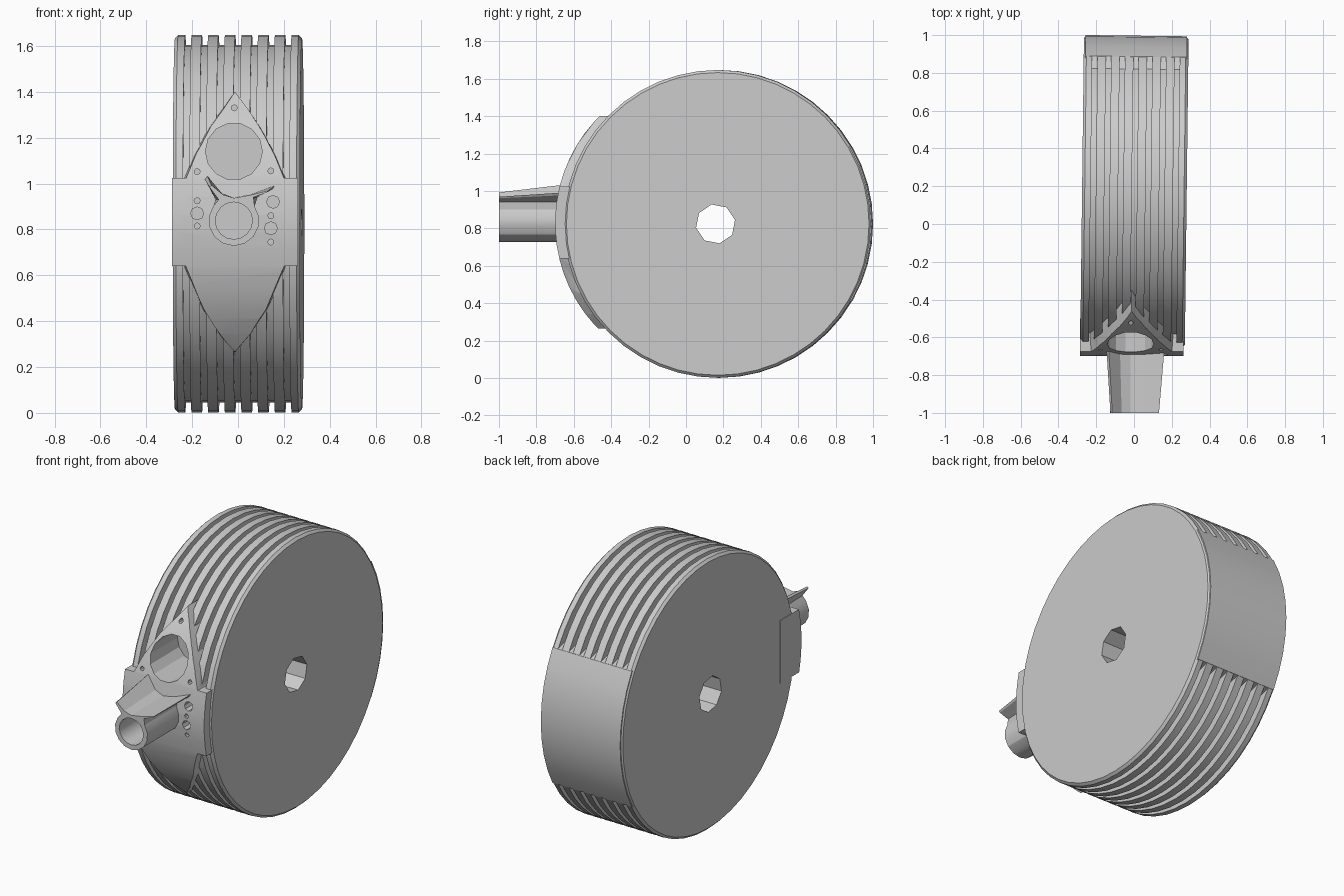
import bpy, bmesh
from math import sin, cos, pi, radians
from mathutils import Vector, Matrix

cube = bpy.data.objects.get("Cube")
if cube:
    bpy.data.objects.remove(cube, do_unlink=True)

CY, CZ, R = 0.173, 0.824, 0.823      # wheel axis and radius
HALF = 0.277                         # half width
SEG = 48

grey = bpy.data.materials.new("light grey")
grey.use_nodes = True
grey.diffuse_color = (0.6, 0.6, 0.6, 1)
grey.node_tree.nodes["Principled BSDF"].inputs["Base Color"].default_value = (0.6, 0.6, 0.6, 1)


def finish(name, bm):
    bmesh.ops.recalc_face_normals(bm, faces=bm.faces)
    mesh = bpy.data.meshes.new(name)
    bm.to_mesh(mesh)
    bm.free()
    mesh.materials.append(grey)
    obj = bpy.data.objects.new(name, mesh)
    bpy.context.collection.objects.link(obj)
    return obj


def loft(name, near, far):
    """Closed solid between two outlines with equal point counts."""
    bm = bmesh.new()
    a = [bm.verts.new(p) for p in near]
    b = [bm.verts.new(p) for p in far]
    bm.faces.new(a)
    bm.faces.new(b)
    for i in range(len(a)):
        j = (i + 1) % len(a)
        bm.faces.new((a[i], a[j], b[j], b[i]))
    return finish(name, bm)


def front_prism(name, near, y0, y1, far=None):
    """Solid from (x, z) outlines running along y."""
    return loft(name, [(x, y0, z) for x, z in near], [(x, y1, z) for x, z in far or near])


def side_prism(name, outline, x0, x1):
    """Solid from a (y, z) outline running along x."""
    return loft(name, [(x0, y, z) for y, z in outline], [(x1, y, z) for y, z in outline])


def ring(u, v, r, n, turn=0.0):
    return [(u + r * cos(turn + 2 * pi * i / n), v + r * sin(turn + 2 * pi * i / n)) for i in range(n)]


def combine(target, other, operation):
    """Boolean the helper into the target, then discard the helper."""
    other.hide_render = True
    mod = target.modifiers.new("cut", 'BOOLEAN')
    mod.operation, mod.object, mod.solver = operation, other, 'EXACT'
    deps = bpy.context.evaluated_depsgraph_get()
    mesh = bpy.data.meshes.new_from_object(target.evaluated_get(deps))
    target.modifiers.clear()
    target.data = mesh
    bpy.data.objects.remove(other, do_unlink=True)


# Ribbed wheel: comb profile turned about the axle
tooth, groove, chamfer = 0.045, 0.0277, 0.014
profile = [(-HALF, 0.03), (-HALF, R - chamfer)]
for i in range(8):
    x0 = -HALF + i * (tooth + groove)
    x1 = x0 + tooth
    profile += [(x0 + (chamfer if i == 0 else 0), R), (x1 - (chamfer if i == 7 else 0), R)]
    if i < 7:
        profile += [(x1, R - 0.044), (x1 + groove, R - 0.044)]
profile += [(HALF, R - chamfer), (HALF, 0.03)]
bm = bmesh.new()
verts = [bm.verts.new((x, CY + r, CZ)) for x, r in profile]
edges = [bm.edges.new((v, verts[(i + 1) % len(verts)])) for i, v in enumerate(verts)]
bmesh.ops.spin(bm, geom=verts + edges, cent=(0, CY, CZ), axis=(1, 0, 0),
               angle=2 * pi, steps=SEG, use_merge=True)
bmesh.ops.remove_doubles(bm, verts=bm.verts, dist=1e-5)
wheel = finish("ribbed_wheel", bm)

# Smooth band filling the grooves at the back
arc = [(radians(a * 7.5), R + 0.001) for a in range(-4, 5)]
arc += [(radians(36), 0.75), (radians(-36), 0.75)]
outline = [(CY + r * cos(a), CZ + r * sin(a)) for a, r in arc]
combine(wheel, side_prism("back_band", outline, -HALF + 0.008, HALF - 0.008), 'UNION')

# Wheel is turned very slightly about the vertical
wheel.data.transform(Matrix.Rotation(radians(-0.7), 4, 'Z'))

# Front band and pointed plate, both trimmed to one curved surface
PX = -0.013
half_plate = [(0.1, 1.25), (0.165, 1.13), (0.212, 1.02), (0.212, 0.64), (0.13, 0.45), (0.06, 0.34)]
plate_pts = ([(PX, 1.4)] + [(PX + x, z) for x, z in half_plate] + [(PX, 0.265)]
             + [(PX - x, z) for x, z in reversed(half_plate)])
wide_pts = [(PX + (x - PX) * 1.12, z) for x, z in plate_pts]
plate = front_prism("front_plate", plate_pts, -0.72, -0.35, wide_pts)
band_pts = [(-0.287, 0.64), (0.262, 0.64), (0.262, 1.023), (-0.287, 1.023)]
band = front_prism("front_band", band_pts, -0.74, -0.5)
for part in (plate, band):
    trim = side_prism("trim_helper", ring(0.108, 0.828, 0.808, 64, pi / 64), -0.5, 0.5)
    combine(part, trim, 'INTERSECT')
    combine(wheel, part, 'UNION')

# Axle hole, large port and small screw holes
combine(wheel, side_prism("axle_cutter", ring(0.158, CZ, 0.106, 8, 0.2), -0.5, 0.5), 'DIFFERENCE')
combine(wheel, front_prism("port_cutter", ring(-0.018, 1.14, 0.124, 14), -0.9, -0.38), 'DIFFERENCE')
small, large = 0.013, 0.028
holes = [(-0.016, 1.33, small), (-0.178, 1.052, small), (0.143, 1.055, small),
         (-0.178, 0.925, small), (-0.178, 0.87, large), (-0.178, 0.815, small),
         (0.153, 0.92, large), (0.143, 0.86, small), (0.143, 0.805, large), (0.143, 0.745, small)]
for x, z, r in holes:
    depth = -0.46 if z > 1.2 else -0.62
    combine(wheel, front_prism("screw_cutter", ring(x, z, r, 8), -0.9, depth), 'DIFFERENCE')

# Mounting post: round tube with two wings, tapering to the front
BX, BZ = -0.018, 0.838
lower = [(BX + 0.11 * cos(radians(a)), BZ + 0.11 * sin(radians(a))) for a in range(-215, 36, 25)]
saddle = [(0.085, 0.94), (0.155, 0.978), (0.163, 0.993), (0.06, 0.955), (BX, 0.937),
          (-0.075, 0.96), (-0.135, 1.035), (-0.147, 1.022), (-0.098, 0.93)]
base_pts = lower + saddle
tip_pts = lower + [(BX + (x - BX) * 0.83, min(z, 0.94 + (z - 0.94) * 0.55)) for x, z in saddle]
post = front_prism("mounting_post", tip_pts, -1.0, -0.64, base_pts)
for part in (wheel, post):
    combine(part, front_prism("bore_cutter", ring(BX, BZ, 0.081, 16), -1.1, -0.62), 'DIFFERENCE')

# Smooth shading with sharp edges kept
for obj in (wheel, post):
    bpy.ops.object.select_all(action='DESELECT')
    obj.select_set(True)
    bpy.context.view_layer.objects.active = obj
    bpy.ops.object.shade_smooth_by_angle(angle=radians(25))
